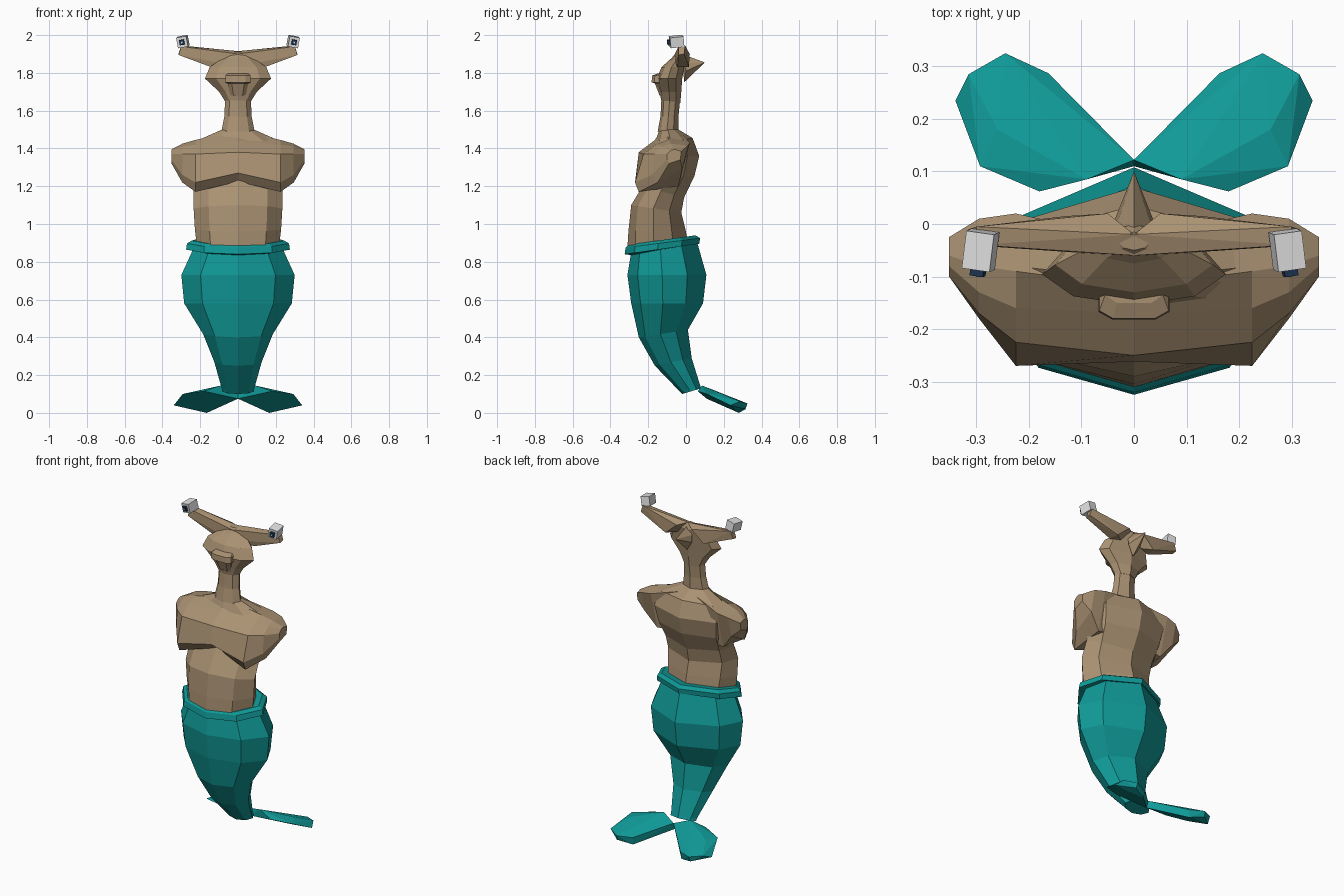
import bpy, bmesh, math
from mathutils import Matrix, Vector


def material(name, rgb):
    m = bpy.data.materials.new(name)
    m.diffuse_color = (*rgb, 1)
    return m


SKIN = material("tan_skin", (0.40, 0.285, 0.17))
TEAL = material("teal_scales", (0.005, 0.32, 0.31))
PALE = material("pale_eye", (0.78, 0.78, 0.78))
NAVY = material("navy_pupil", (0.012, 0.035, 0.085))


def finish(name, bm, mat):
    bmesh.ops.recalc_face_normals(bm, faces=bm.faces)
    me = bpy.data.meshes.new(name)
    bm.to_mesh(me)
    bm.free()
    me.materials.append(mat)
    ob = bpy.data.objects.new(name, me)
    bpy.context.collection.objects.link(ob)
    return ob


def skin_rings(name, rings, mat):
    """Bridge equal-length point loops and cap both ends."""
    bm = bmesh.new()
    loops = [[bm.verts.new(p) for p in r] for r in rings]
    n = len(loops[0])
    for a, b in zip(loops, loops[1:]):
        for i in range(n):
            j = (i + 1) % n
            bm.faces.new((a[i], a[j], b[j], b[i]))
    bm.faces.new(loops[0])
    bm.faces.new(loops[-1])
    return finish(name, bm, mat)


# half cross-section: (width fraction, depth fraction from front to back)
HALF = [(0, 0), (0.66, 0.13), (1, 0.44), (0.78, 0.76), (0, 1)]


def body_loft(name, rows, mat):
    """Rows are (front y, front z, back y, back z, half width)."""
    rings = []
    for f, zf, b, zb, w in rows:
        half = [(u * w, f + t * (b - f), zf + t * (zb - zf)) for u, t in HALF]
        rings.append(half + [(-x, y, z) for x, y, z in half[-2:0:-1]])
    return skin_rings(name, rings, mat)


def hull(name, pts, mat):
    bm = bmesh.new()
    for p in pts:
        bm.verts.new(p)
    res = bmesh.ops.convex_hull(bm, input=bm.verts)
    junk = {g for g in res["geom_interior"] if isinstance(g, bmesh.types.BMVert)}
    bmesh.ops.delete(bm, geom=list(junk), context='VERTS')
    bmesh.ops.dissolve_limit(bm, angle_limit=math.radians(3), verts=bm.verts, edges=bm.edges)
    return finish(name, bm, mat)


def box(name, centre, size, rot, mat):
    bm = bmesh.new()
    bmesh.ops.create_cube(bm, size=1, matrix=Matrix.LocRotScale(Vector(centre), rot, Vector(size)))
    return finish(name, bm, mat)


# fish tail, tapering and curling backwards
body_loft("tail", [
    (-0.02, 0.10, 0.08, 0.13, 0.085),
    (-0.03, 0.11, 0.075, 0.145, 0.085),
    (-0.165, 0.25, 0.03, 0.29, 0.125),
    (-0.25, 0.40, 0.01, 0.44, 0.185),
    (-0.29, 0.58, 0.09, 0.58, 0.285),
    (-0.31, 0.73, 0.108, 0.73, 0.30),
    (-0.29, 0.85, 0.06, 0.90, 0.235)], TEAL)

# rolled belt around the waist
body_loft("waistband", [
    (-0.29, 0.835, 0.05, 0.90, 0.245),
    (-0.325, 0.84, 0.07, 0.895, 0.275),
    (-0.32, 0.875, 0.075, 0.925, 0.27),
    (-0.305, 0.89, 0.05, 0.94, 0.245)], TEAL)

# belly and back
body_loft("torso", [
    (-0.31, 0.88, 0.005, 0.93, 0.22),
    (-0.305, 0.96, -0.005, 0.98, 0.228),
    (-0.29, 1.10, -0.025, 1.06, 0.235),
    (-0.23, 1.20, -0.01, 1.14, 0.235),
    (-0.20, 1.25, 0.045, 1.255, 0.25),
    (-0.19, 1.36, 0.07, 1.36, 0.27),
    (-0.17, 1.42, 0.035, 1.455, 0.23),
    (-0.14, 1.50, -0.04, 1.50, 0.085)], SKIN)

# chest with folded arms, lofted sideways from shoulder to shoulder
STATIONS = [
    (0.0, [(-.20, 1.225), (-.262, 1.27), (-.25, 1.38), (-.17, 1.44), (-.12, 1.50), (-.03, 1.49), (-.03, 1.23)]),
    (0.225, [(-.25, 1.17), (-.27, 1.22), (-.225, 1.37), (-.16, 1.42), (-.09, 1.445), (.02, 1.43), (-.04, 1.20)]),
    (0.295, [(-.15, 1.22), (-.18, 1.26), (-.17, 1.37), (-.13, 1.41), (-.08, 1.425), (.01, 1.415), (-.02, 1.29)]),
    (0.352, [(-.09, 1.32), (-.10, 1.34), (-.10, 1.37), (-.08, 1.39), (-.06, 1.395), (-.025, 1.385), (-.03, 1.34)])]
sides = [(-x, p) for x, p in STATIONS[:0:-1]] + STATIONS
skin_rings("chest_and_folded_arms", [[(x, y, z) for y, z in p] for x, p in sides], SKIN)

# neck and head
body_loft("neck", [
    (-0.15, 1.49, -0.04, 1.49, 0.088),
    (-0.135, 1.57, -0.04, 1.57, 0.072),
    (-0.13, 1.67, -0.03, 1.67, 0.068)], SKIN)
body_loft("head", [
    (-0.13, 1.65, -0.03, 1.64, 0.066),
    (-0.14, 1.70, -0.025, 1.70, 0.10),
    (-0.155, 1.77, -0.02, 1.77, 0.175),
    (-0.13, 1.83, -0.01, 1.83, 0.15),
    (-0.075, 1.88, 0.0, 1.88, 0.08),
    (-0.05, 1.91, -0.015, 1.915, 0.03)], SKIN)

# protruding lip over a receding chin
skin_rings("mouth", [[(-w, -0.09, z), (-w, y + 0.015, z), (-w * 0.6, y, z),
                      (w * 0.6, y, z), (w, y + 0.015, z), (w, -0.09, z)]
                     for z, y, w in ((1.68, -0.14, 0.04), (1.745, -0.165, 0.055),
                                     (1.75, -0.182, 0.068), (1.785, -0.18, 0.066),
                                     (1.797, -0.15, 0.055))], SKIN)

# pointed crest at the back of the head
hull("head_crest", [(0, 0.10, 1.855), (0, -0.02, 1.90), (0, -0.01, 1.75)] +
     [(s * x, y, z) for s in (-1, 1) for x, y, z in ((0.04, 0.0, 1.81), (0.035, -0.01, 1.85))], SKIN)

for s, side in ((-1, "left"), (1, "right")):
    # flat stalk carrying each eye
    hull(side + "_eye_stalk", [(s * x, y, z) for x, y, z in (
        (0, -0.06, 1.90), (0, -0.02, 1.915), (0.05, 0.02, 1.90), (0.03, -0.06, 1.84),
        (0.14, -0.045, 1.83), (0.13, 0.015, 1.83),
        (0.30, -0.04, 1.94), (0.30, -0.005, 1.945),
        (0.315, -0.04, 1.895), (0.315, -0.01, 1.90))], SKIN)
    # cube eye turned slightly, with a raised pupil
    rot = Matrix.Rotation(s * math.radians(8), 3, 'Z') @ Matrix.Rotation(s * math.radians(10), 3, 'Y')
    rot = rot @ Matrix.Rotation(math.radians(6), 3, 'X')
    q = rot.to_quaternion()
    c = Vector((s * 0.292, -0.05, 1.966))
    box(side + "_eye", c, (0.054, 0.072, 0.056), q, PALE)
    box(side + "_pupil", c + rot @ Vector((0, -0.04, 0)), (0.026, 0.018, 0.028), q, NAVY)
    box(side + "_pupil_glint", c + rot @ Vector((0, -0.0495, 0)), (0.008, 0.003, 0.008), q, PALE)
    # tail fluke
    hull(side + "_fluke", [(s * x, y, z) for x, y, z in (
        (0, 0.122, 0.115), (0.163, 0.287, 0.045), (0.245, 0.325, 0.05), (0.315, 0.285, 0.06),
        (0.26, 0.18, 0.105), (0.09, 0.085, 0.145),
        (0.34, 0.235, 0.04), (0.293, 0.11, 0.10), (0.18, 0.062, 0.115),
        (0.0, 0.11, 0.075), (0.165, 0.28, 0.0), (0.25, 0.315, 0.02))], TEAL)
